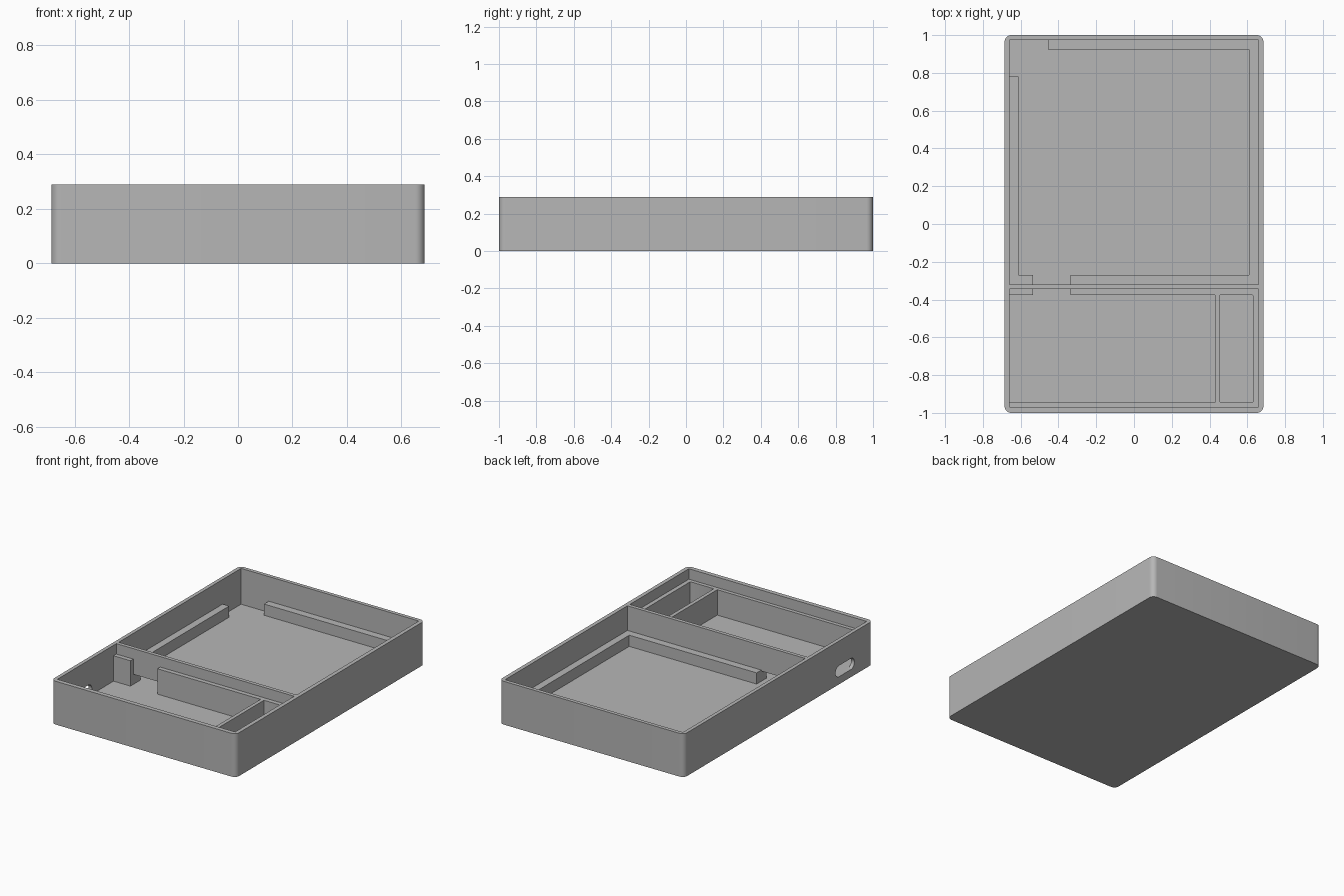
import bpy, bmesh, math
from mathutils import Matrix

if "Cube" in bpy.data.objects:
    bpy.data.objects.remove(bpy.data.objects["Cube"], do_unlink=True)

FLOOR, LEDGE, INSERT, RIM, ABOVE = 0.05, 0.125, 0.22, 0.29, 0.4

grey = bpy.data.materials.new("plain grey")
grey.use_nodes = True
grey.diffuse_color = (0.47, 0.47, 0.47, 1)
grey.node_tree.nodes["Principled BSDF"].inputs["Base Color"].default_value = (0.47, 0.47, 0.47, 1)


def prism(name, outline, z0, z1, matrix=Matrix()):
    """Extrude a flat outline from z0 to z1."""
    bm = bmesh.new()
    face = bm.faces.new([bm.verts.new((x, y, z0)) for x, y in outline])
    ext = bmesh.ops.extrude_face_region(bm, geom=[face])
    top = [v for v in ext["geom"] if isinstance(v, bmesh.types.BMVert)]
    bmesh.ops.translate(bm, verts=top, vec=(0, 0, z1 - z0))
    bmesh.ops.recalc_face_normals(bm, faces=bm.faces)
    bm.transform(matrix)
    mesh = bpy.data.meshes.new(name)
    bm.to_mesh(mesh)
    bm.free()
    mesh.materials.append(grey)
    obj = bpy.data.objects.new(name, mesh)
    bpy.context.collection.objects.link(obj)
    return obj


def rect(x0, x1, y0, y1):
    return [(x0, y0), (x1, y0), (x1, y1), (x0, y1)]


def rounded(x0, x1, y0, y1, r, steps=8):
    """Rectangle outline with round corners."""
    corners = [(x1 - r, y1 - r), (x0 + r, y1 - r), (x0 + r, y0 + r), (x1 - r, y0 + r)]
    pts = []
    for i, (cx, cy) in enumerate(corners):
        for s in range(steps + 1):
            a = math.pi / 2 * (i + s / steps)
            pts.append((cx + r * math.cos(a), cy + r * math.sin(a)))
    return pts


# Solid block with rounded upright corners
tray = prism("tray", rounded(-0.685, 0.685, -1, 1, 0.035), 0, RIM)

# Pocket outlines, each with a notch towards the cable slot
L, R = -0.66, 0.658
N0, N1 = -0.535, -0.335
back_pocket = [(L, 0.975), (-0.455, 0.975), (-0.455, 0.925), (0.61, 0.925), (0.61, -0.27),
               (N1, -0.27), (N1, -0.32), (N0, -0.32), (N0, -0.27),
               (-0.612, -0.27), (-0.612, 0.78), (L, 0.78)]
front_pocket = [(L, -0.945), (0.43, -0.945), (0.43, -0.375), (N1, -0.375),
                (N1, -0.345), (N0, -0.345), (N0, -0.375), (L, -0.375)]

# Turns the port outline so that it runs through the side wall
through_side = Matrix(((0, 0, 1, 0), (1, 0, 0, 0), (0, 1, 0, 0), (0, 0, 0, 1)))

cutters = [
    prism("back_recess", rect(L, R, -0.32, 0.975), LEDGE, ABOVE),
    prism("front_recess", rect(L, R, -0.97, -0.345), INSERT, ABOVE),
    prism("back_pocket", back_pocket, FLOOR, ABOVE),
    prism("front_pocket", front_pocket, FLOOR, ABOVE),
    prism("small_pocket", rounded(0.455, 0.63, -0.945, -0.375, 0.006, 3), FLOOR, ABOVE),
    prism("cable_slot", rect(N0, N1, -0.36, -0.3), FLOOR, 0.118),
    prism("side_port", rounded(-0.805, -0.605, 0.051, 0.125, 0.0369), -0.75, -0.62, through_side),
]

# Carve the compartments and openings
bpy.context.view_layer.objects.active = tray
for cutter in cutters:
    cutter.hide_render = True
    mod = tray.modifiers.new(cutter.name, 'BOOLEAN')
    mod.operation = 'DIFFERENCE'
    mod.solver = 'EXACT'
    mod.object = cutter
    bpy.ops.object.modifier_apply(modifier=mod.name)
    bpy.data.objects.remove(cutter, do_unlink=True)

# Smooth the round corners, keep the rest crisp
bpy.ops.object.select_all(action='DESELECT')
tray.select_set(True)
bpy.ops.object.shade_smooth_by_angle(angle=math.radians(30))
